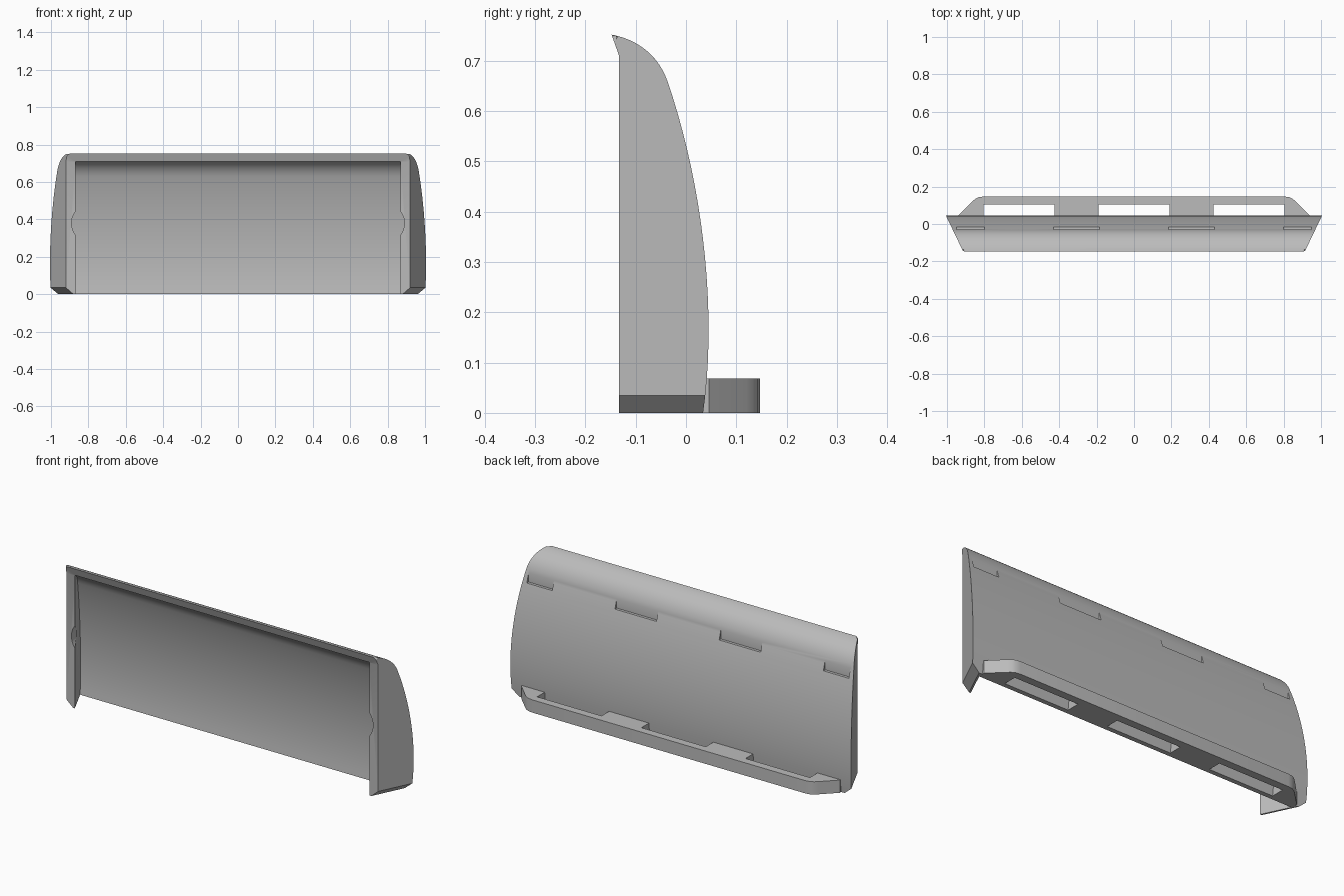
import bpy
import bmesh
import math
from mathutils import Vector
from mathutils.geometry import interpolate_bezier

cube = bpy.data.objects.get("Cube")
if cube:
    bpy.data.objects.remove(cube)

grey = bpy.data.materials.new("plain grey")
grey.use_nodes = True
grey.diffuse_color = (0.5, 0.5, 0.5, 1)
grey.node_tree.nodes["Principled BSDF"].inputs["Base Color"].default_value = (0.5, 0.5, 0.5, 1)

FRONT, FLARE = -0.133, 0.48


def curve(*pts, n=14):
    """Points along one bezier in the side plane."""
    return [tuple(p)[:2] for p in interpolate_bezier(*[Vector((*p, 0)) for p in pts], n)]


def finish(bm, name):
    bmesh.ops.recalc_face_normals(bm, faces=bm.faces)
    mesh = bpy.data.meshes.new(name)
    bm.to_mesh(mesh)
    bm.free()
    obj = bpy.data.objects.new(name, mesh)
    bpy.context.collection.objects.link(obj)
    mesh.materials.append(grey)
    return obj


def flared_prism(profile, half):
    """Side profile spanned across x, wider towards the back."""
    bm = bmesh.new()
    sides = []
    for s in (-1, 1):
        sides.append([bm.verts.new((s * (half + FLARE * (y - FRONT)), y, z)) for y, z in profile])
        bm.faces.new(sides[-1])
    a, b = sides
    for i in range(len(a)):
        j = (i + 1) % len(a)
        bm.faces.new((a[i], a[j], b[j], b[i]))
    return bm, sides


def plan_prism(points, z0, z1, name):
    bm = bmesh.new()
    face = bm.faces.new([bm.verts.new((x, y, z0)) for x, y in points])
    top = bmesh.ops.extrude_face_region(bm, geom=[face])["geom"]
    bmesh.ops.translate(bm, vec=(0, 0, z1 - z0), verts=[v for v in top if isinstance(v, bmesh.types.BMVert)])
    return finish(bm, name)


def box(x0, x1, y0, y1, z0, z1, name):
    return plan_prism([(x0, y0), (x1, y0), (x1, y1), (x0, y1)], z0, z1, name)


def cut(target, cutter):
    cutter.hide_render = True
    mod = target.modifiers.new("cut", "BOOLEAN")
    mod.object, mod.operation, mod.solver = cutter, "DIFFERENCE", "EXACT"
    bpy.context.view_layer.objects.active = target
    bpy.ops.object.modifier_apply(modifier=mod.name)
    bpy.data.objects.remove(cutter)


def smooth(obj):
    bpy.ops.object.select_all(action="DESELECT")
    obj.select_set(True)
    bpy.context.view_layer.objects.active = obj
    bpy.ops.object.shade_smooth_by_angle(angle=math.radians(28))


# Shell: curved back, overhanging top lip, flared ends
back = curve((0.034, 0), (0.062, 0.2), (0.035, 0.45), (-0.037, 0.66), n=20)
back += curve((-0.037, 0.66), (-0.055, 0.71), (-0.095, 0.742), (-0.148, 0.752))[1:]
bm, sides = flared_prism(back + [(FRONT, 0.71), (FRONT, 0)], 0.92)

# Rounded rim where the back meets the ends
rim = [bm.edges.get((v[i], v[i + 1])) for v in sides for i in range(len(back) - 1)]
bmesh.ops.bevel(bm, geom=rim, offset=0.015, segments=4, profile=0.5, affect="EDGES")

# Chamfered lower corners
for s in (-1, 1):
    bmesh.ops.bisect_plane(bm, geom=bm.verts[:] + bm.edges[:] + bm.faces[:],
                           plane_co=(s * 0.92, FRONT, 0.035), plane_no=(s, -FLARE, -1.14),
                           clear_outer=True)
    bmesh.ops.holes_fill(bm, edges=[e for e in bm.edges if e.is_boundary])
shell = finish(bm, "curved_shell")

# Hollow inside, open at the front and below
inner = curve((0.009, 0), (0.037, 0.2), (0.01, 0.43), (-0.058, 0.63), n=20)
inner += curve((-0.058, 0.63), (-0.072, 0.67), (-0.1, 0.7), (FRONT, 0.71))[1:]
bm, sides = flared_prism([(0.006, -0.05)] + inner + [(-0.2, 0.71), (-0.2, -0.05)], 0.87)
cut(shell, finish(bm, "hollow"))

# Finger recesses on the inner edges of the end walls
for s in (-1, 1):
    bpy.ops.mesh.primitive_cylinder_add(vertices=96, radius=0.1, depth=0.14,
                                        location=(s * 0.79, -0.13, 0.38), rotation=(math.pi / 2, 0, 0))
    cut(shell, bpy.context.object)

# Stepped slots across the upper back
for x0, x1 in ((-0.95, -0.8), (-0.43, -0.185), (0.185, 0.43), (0.8, 0.95)):
    cut(shell, box(x0, x1, -0.03, 0.1, 0.59, 0.7, "slot"))
smooth(shell)

# Bottom ledge with three windows
half = [(0.94, 0.025), (0.94, 0.046), (0.865, 0.12), (0.85, 0.133), (0.832, 0.143), (0.805, 0.147)]
ledge = plan_prism(half + [(-x, y) for x, y in reversed(half)], 0, 0.068, "bottom_ledge")
for x0, x1 in ((-0.805, -0.425), (-0.19, 0.19), (0.425, 0.805)):
    cut(ledge, box(x0, x1, 0.03, 0.105, -0.1, 0.2, "window"))
smooth(ledge)
